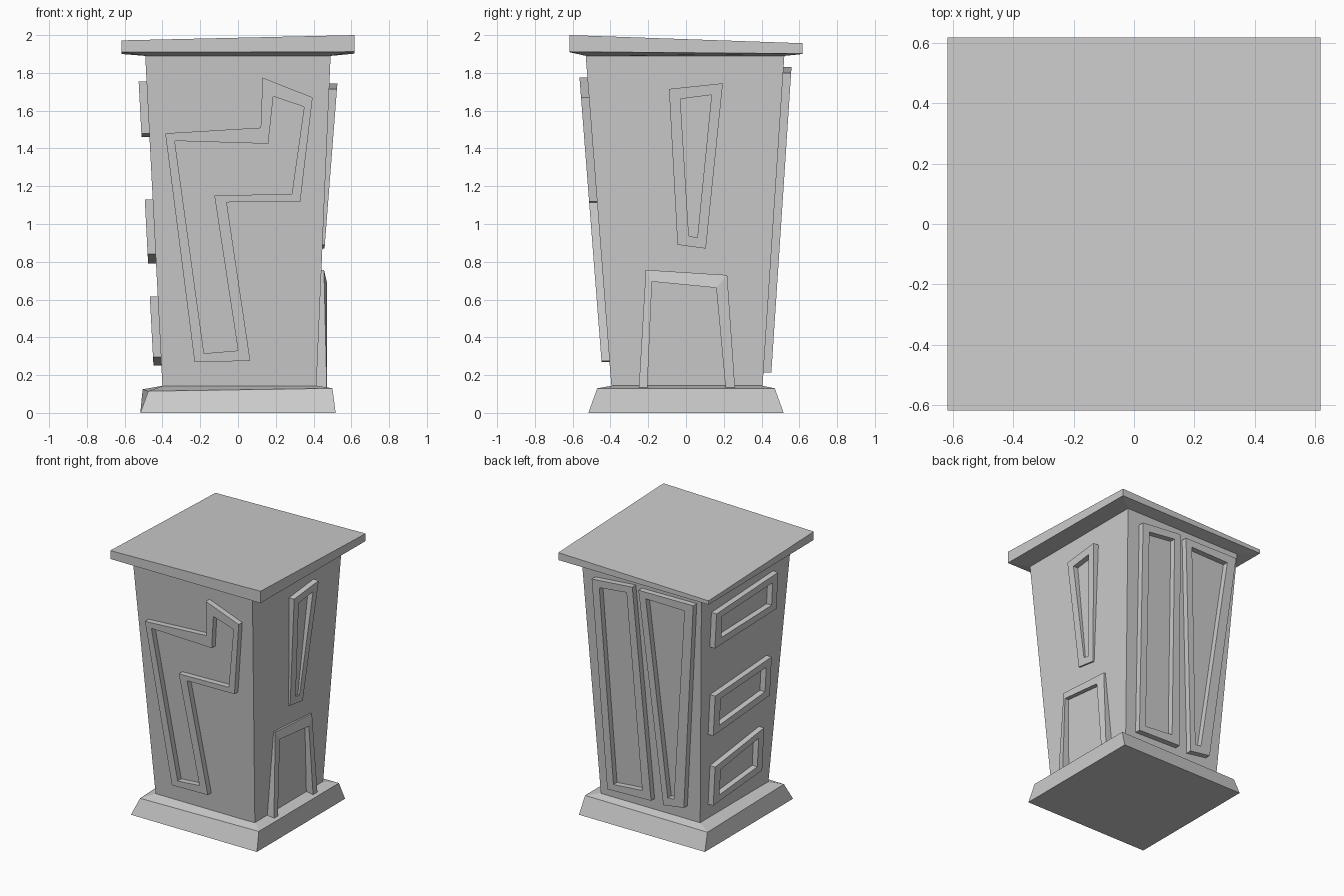
import bpy

if "Cube" in bpy.data.objects:
    bpy.data.objects.remove(bpy.data.objects["Cube"])

# Each wall of the tapered body: axis, direction, distance at z=0.14, slope outward with height
WALLS = {
    "front": (1, -1, 0.395, 0.0776),
    "right": (0, 1, 0.415, 0.043),
    "back": (1, 1, 0.405, 0.066),
    "left": (0, -1, 0.400, 0.052),
}


def make(name, verts, faces):
    mesh = bpy.data.meshes.new(name)
    mesh.from_pydata(verts, [], faces)
    mesh.update()
    obj = bpy.data.objects.new(name, mesh)
    bpy.context.collection.objects.link(obj)
    # consistent outward normals
    import bmesh
    bm = bmesh.new()
    bm.from_mesh(mesh)
    bmesh.ops.recalc_face_normals(bm, faces=bm.faces)
    bm.to_mesh(mesh)
    bm.free()
    return obj


def stack(name, rings):
    """Solid lofted through four-sided rings, capped at both ends."""
    verts = [p for r in rings for p in r]
    faces = [(3, 2, 1, 0)]
    for k in range(len(rings) - 1):
        a = 4 * k
        faces += [(a + i, a + (i + 1) % 4, a + 4 + (i + 1) % 4, a + 4 + i) for i in range(4)]
    e = 4 * (len(rings) - 1)
    faces.append((e, e + 1, e + 2, e + 3))
    return make(name, verts, faces)


def rect(x0, x1, y0, y1, zs):
    return list(zip((x0, x1, x1, x0), (y0, y0, y1, y1), zs))


def wall_at(wall, z):
    return WALLS[wall][2] + WALLS[wall][3] * (z - 0.14)


def frame(name, wall, outer, inner, depth=lambda z: 0.042, closed=True):
    """Raised border between two outlines (u, z) lying on a wall."""
    axis, sign = WALLS[wall][:2]

    def place(u, z, d):
        off = sign * (wall_at(wall, z) + d)
        return (off, u, z) if axis == 0 else (u, off, z)

    n = len(outer)
    verts = []
    for line in (outer, inner):
        verts += [place(u, z, depth(z)) for u, z in line]
    for line in (outer, inner):
        verts += [place(u, z, -0.02) for u, z in line]
    faces = []
    for i in range(n if closed else n - 1):
        j = (i + 1) % n
        faces += [(i, j, n + j, n + i), (2 * n + i, 3 * n + i, 3 * n + j, 2 * n + j),
                  (i, 2 * n + i, 2 * n + j, j), (n + i, n + j, 3 * n + j, 3 * n + i)]
    if not closed:
        faces += [(i, n + i, 3 * n + i, 2 * n + i) for i in (0, n - 1)]
    return make(name, verts, faces)


# Base plinth with slightly uneven top
stack("base", [
    rect(-0.517, 0.517, -0.517, 0.517, [0] * 4),
    [(-0.475, -0.47, 0.115), (0.5, -0.47, 0.13), (0.5, 0.47, 0.13), (-0.505, 0.47, 0.125)],
    rect(-0.39, 0.41, -0.385, 0.395, [0.145] * 4),
])

# Tapered body, wider at the top
stack("body", [
    rect(-wall_at("left", z), wall_at("right", z), -wall_at("front", z), wall_at("back", z), [z] * 4)
    for z in (0.1, 1.9)
])

# Slanted roof slab with a shallow sloped underside
stack("roof", [
    rect(-0.49, 0.49, -0.53, 0.52, [1.89] * 4),
    rect(-0.617, 0.617, -0.617, 0.617, [1.91, 1.912, 1.902, 1.9]),
    rect(-0.617, 0.617, -0.617, 0.617, [1.972, 2.0, 1.957, 1.929]),
])

# Zigzag border on the front
frame("front_border", "front",
      [(-0.385, 1.48), (0.12, 1.51), (0.13, 1.775), (0.395, 1.67),
       (0.33, 1.12), (-0.06, 1.115), (0.065, 0.275), (-0.23, 0.27)],
      [(-0.335, 1.44), (0.16, 1.425), (0.187, 1.675), (0.35, 1.62),
       (0.285, 1.16), (-0.125, 1.15), (0.0, 0.33), (-0.18, 0.315)])

# Narrow window on the right, fading into the wall at its foot
frame("right_window", "right",
      [(-0.09, 1.715), (0.195, 1.745), (0.105, 0.87), (-0.045, 0.89)],
      [(-0.03, 1.662), (0.135, 1.683), (0.06, 0.928), (0.015, 0.937)],
      depth=lambda z: 0.012 + 0.035 * (z - 0.88))

# Door surround on the right, open at the bottom
frame("door_surround", "right",
      [(-0.25, 0.125), (-0.213, 0.757), (0.218, 0.73), (0.26, 0.125)],
      [(-0.205, 0.125), (-0.18, 0.695), (0.16, 0.662), (0.21, 0.125)],
      depth=lambda z: (0.47 if z < 0.71 else 0.455) - wall_at("right", z), closed=False)

# Two tall borders on the back
frame("back_border_wide", "back",
      [(0.385, 1.80), (0.05, 1.83), (-0.03, 0.225), (0.33, 0.215)],
      [(0.325, 1.75), (0.10, 1.775), (0.04, 0.285), (0.277, 0.265)])
frame("back_border_wedge", "back",
      [(0.0, 1.82), (-0.45, 1.825), (-0.30, 0.245), (-0.13, 0.22)],
      [(-0.057, 1.77), (-0.375, 1.765), (-0.22, 0.29), (-0.17, 0.285)])

# Three windows on the left: back y, front y, then top/bottom heights at each end
for name, yb, yf, tb, tf, bf, bb in (
        ("left_window_top", 0.39, -0.33, 1.72, 1.755, 1.48, 1.46),
        ("left_window_middle", 0.36, -0.30, 1.09, 1.13, 0.84, 0.79),
        ("left_window_bottom", 0.32, -0.25, 0.54, 0.615, 0.295, 0.25)):
    frame(name, "left",
          [(yb, tb), (yf, tf), (yf, bf), (yb, bb)],
          [(yb - 0.07, tb - 0.045), (yf + 0.06, tf - 0.055), (yf + 0.06, bf + 0.05), (yb - 0.07, bb + 0.055)])
